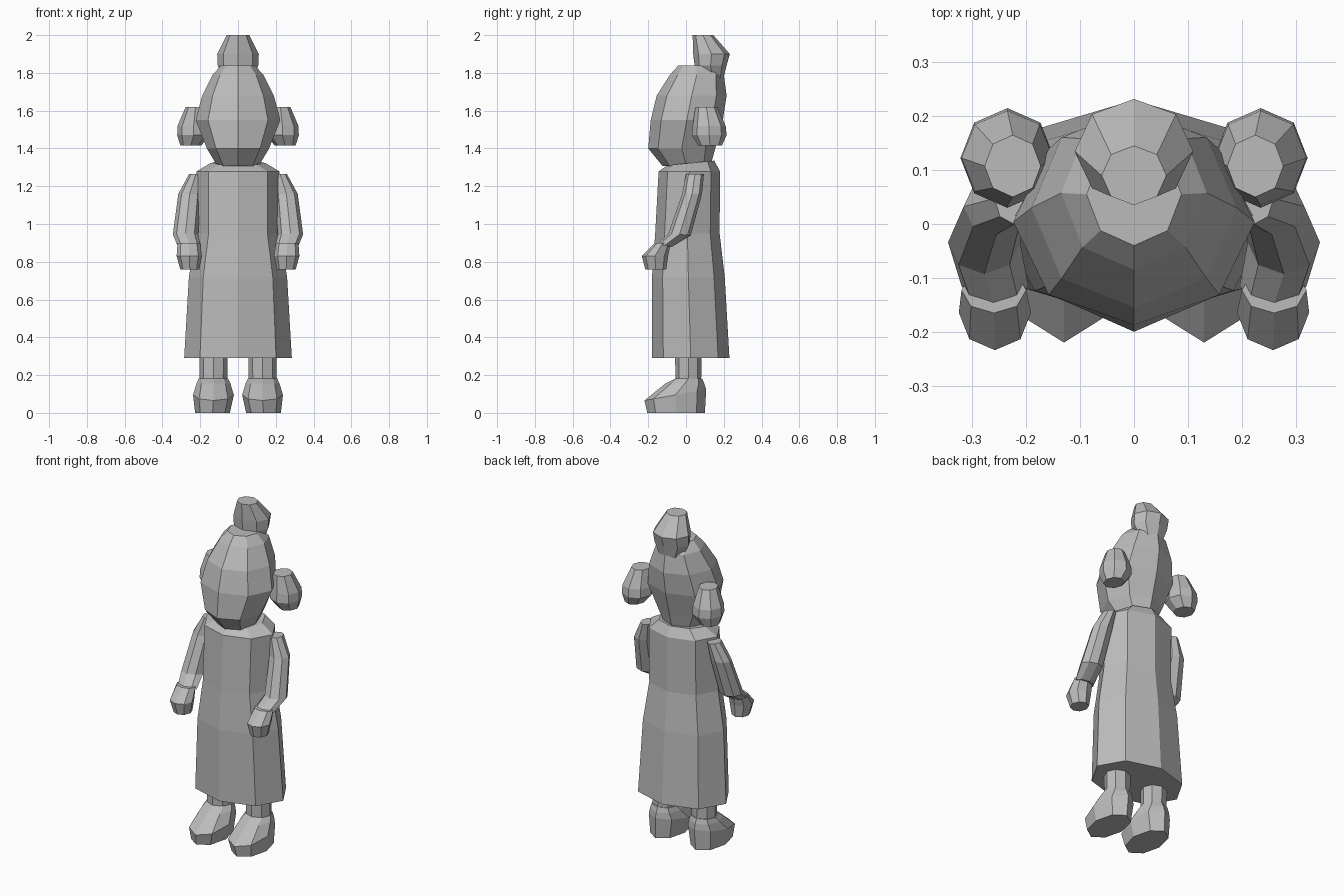
import bpy, bmesh, math

grey = bpy.data.materials.new("plain grey")
grey.diffuse_color = (0.5, 0.5, 0.5, 1)

# Unit octagon cross-section with points facing front, back and sides
OCT = [(math.cos(i * math.pi / 4), math.sin(i * math.pi / 4)) for i in range(8)]


def loft(name, rings, side=1):
    """Skin rings of (x, y_front, y_back, z, half_width, slope), bottom to top."""
    bm = bmesh.new()
    loops = []
    for cx, y0, y1, z, rx, slope in rings:
        cy, ry = (y0 + y1) / 2, (y1 - y0) / 2
        loops.append([bm.verts.new((side * (cx + rx * u), cy + ry * v, z + slope * ry * v))
                      for u, v in OCT])
    for a, b in zip(loops, loops[1:]):
        for i in range(8):
            j = (i + 1) % 8
            bm.faces.new((a[i], a[j], b[j], b[i]))
    bm.faces.new(loops[0][::-1])
    bm.faces.new(loops[-1])
    bmesh.ops.recalc_face_normals(bm, faces=bm.faces)
    me = bpy.data.meshes.new(name)
    bm.to_mesh(me)
    bm.free()
    me.materials.append(grey)
    ob = bpy.data.objects.new(name, me)
    bpy.context.collection.objects.link(ob)


# Long gown with shoulders
loft("gown", [
    (0, -0.18, 0.23, 0.29, 0.285, 0),
    (0, -0.18, 0.205, 0.72, 0.26, 0),
    (0, -0.163, 0.178, 0.95, 0.22, 0),
    (0, -0.145, 0.18, 1.278, 0.22, 0),
    (0, -0.10, 0.15, 1.323, 0.145, 0.1)])

# Head
loft("head", [
    (0, -0.125, 0.13, 1.308, 0.11, 0),
    (0, -0.20, 0.155, 1.40, 0.165, 0),
    (0, -0.187, 0.195, 1.55, 0.224, 0),
    (0, -0.155, 0.215, 1.68, 0.19, 0),
    (0, -0.085, 0.20, 1.79, 0.135, 0),
    (0, -0.04, 0.15, 1.84, 0.088, 0)])

# Hair bun on top
loft("top_bun", [
    (0, 0.09, 0.195, 1.76, 0.07, 0),
    (0, 0.045, 0.215, 1.84, 0.108, 0),
    (0, 0.038, 0.232, 1.90, 0.11, 0),
    (0, 0.035, 0.145, 2.00, 0.06, 0)])

for side, tag in ((1, "right"), (-1, "left")):
    # Side hair bunch
    loft("side_bunch_" + tag, [
        (0.25, 0.065, 0.19, 1.415, 0.055, 0),
        (0.235, 0.03, 0.215, 1.47, 0.087, 0),
        (0.235, 0.035, 0.21, 1.52, 0.085, 0),
        (0.225, 0.05, 0.165, 1.62, 0.052, 0)], side)
    # Arm, bent forward at the elbow
    loft("arm_" + tag, [
        (0.258, -0.155, -0.075, 0.885, 0.062, -0.15),
        (0.278, -0.093, 0.025, 0.945, 0.067, -0.1),
        (0.256, -0.02, 0.085, 1.16, 0.06, 0),
        (0.223, 0.0, 0.095, 1.265, 0.036, 0)], side)
    # Hand
    loft("hand_" + tag, [
        (0.255, -0.215, -0.105, 0.758, 0.05, 0),
        (0.258, -0.234, -0.095, 0.83, 0.067, 0),
        (0.26, -0.165, -0.08, 0.90, 0.06, 0)], side)
    # Leg
    loft("leg_" + tag, [
        (0.13, -0.055, 0.08, 0.15, 0.073, 0),
        (0.13, -0.06, 0.085, 0.42, 0.075, 0)], side)
    # Shoe with a low toe
    loft("shoe_" + tag, [
        (0.135, -0.205, 0.10, 0.0, 0.092, 0),
        (0.13, -0.22, 0.107, 0.095, 0.108, 0.18),
        (0.13, -0.11, 0.097, 0.155, 0.09, 0),
        (0.13, -0.055, 0.085, 0.183, 0.077, 0)], side)
